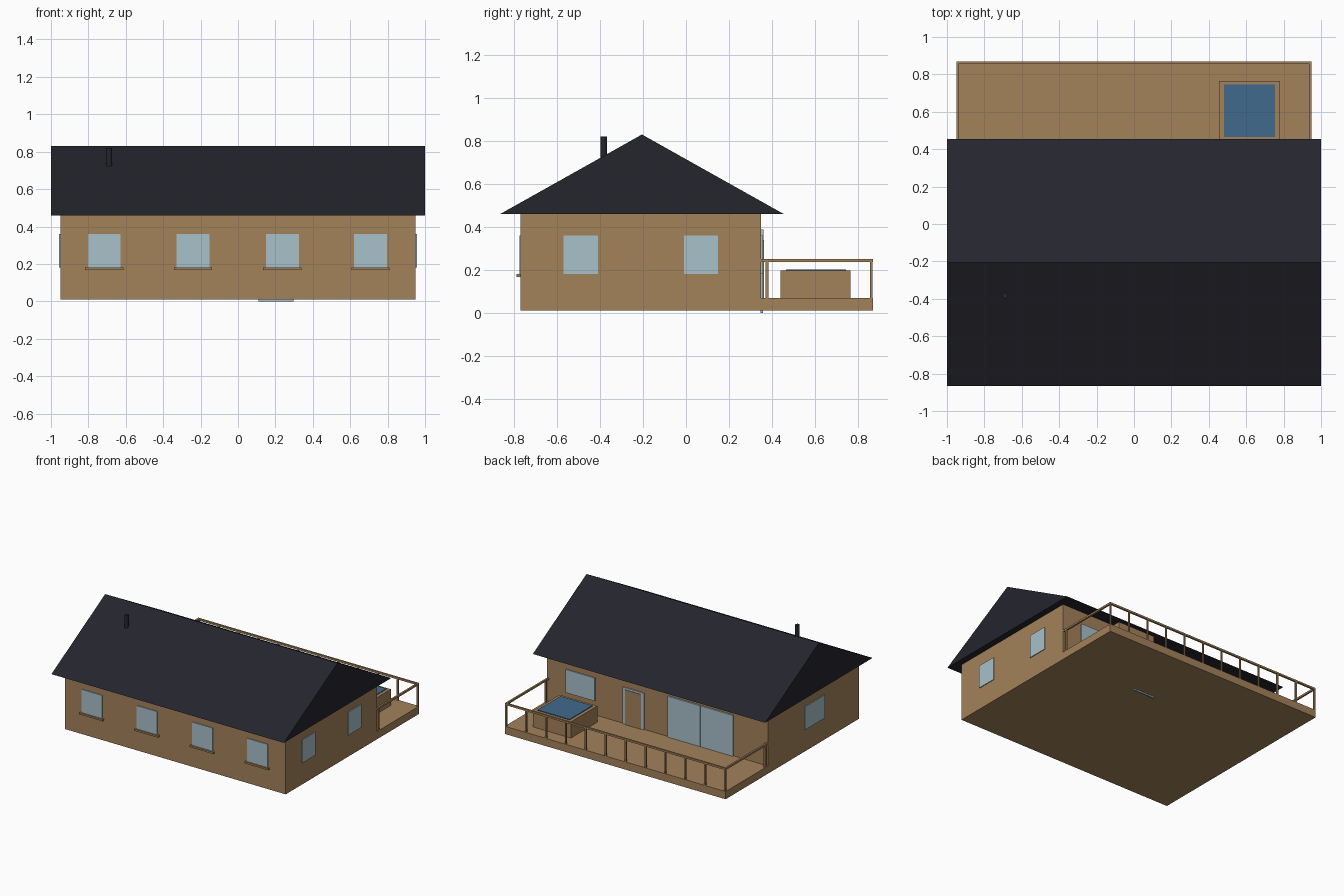
import bpy
import bmesh

cube = bpy.data.objects.get("Cube")
if cube:
    bpy.data.objects.remove(cube, do_unlink=True)


def material(name, r, g, b):
    m = bpy.data.materials.new(name)
    m.use_nodes = True
    m.diffuse_color = (r, g, b, 1)
    m.node_tree.nodes["Principled BSDF"].inputs["Base Color"].default_value = (r, g, b, 1)
    return m


WOOD = material("tan wood", 0.37, 0.223, 0.104)
ROOF = material("dark slate", 0.018, 0.018, 0.027)
GLASS = material("pale glass", 0.387, 0.533, 0.591)
WATER = material("pool blue", 0.053, 0.144, 0.262)


def finish(name, bm, mat):
    bmesh.ops.recalc_face_normals(bm, faces=bm.faces)
    mesh = bpy.data.meshes.new(name)
    bm.to_mesh(mesh)
    bm.free()
    mesh.materials.append(mat)
    ob = bpy.data.objects.new(name, mesh)
    bpy.context.collection.objects.link(ob)
    return ob


def box(name, mat, xs, ys, zs):
    """Box spanning the given ranges on each axis."""
    bm = bmesh.new()
    bmesh.ops.create_cube(bm, size=1)
    spans = (xs, ys, zs)
    for v in bm.verts:
        v.co = [s[0] if c < 0 else s[1] for c, s in zip(v.co, spans)]
    return finish(name, bm, mat)


# House body and deck
HALF, FRONT, BACK, EDGE = 0.95, -0.77, 0.35, 0.87
FLOOR, EAVE, DECK = 0.01, 0.46, 0.07
box("house_walls", WOOD, (-HALF, HALF), (FRONT, BACK), (FLOOR, EAVE))
box("deck", WOOD, (-HALF, HALF), (BACK, EDGE), (FLOOR, DECK))

# Gable roof: triangular profile extruded along x
bm = bmesh.new()
profile = [(-0.865, EAVE), (0.455, EAVE), (-0.205, 0.83)]
gable = bm.faces.new([bm.verts.new((-1, y, z)) for y, z in profile])
ext = bmesh.ops.extrude_face_region(bm, geom=[gable], use_keep_orig=True)
moved = [g for g in ext["geom"] if isinstance(g, bmesh.types.BMVert)]
bmesh.ops.translate(bm, verts=moved, vec=(2, 0, 0))
finish("gable_roof", bm, ROOF)

# Flue pipe
bm = bmesh.new()
bmesh.ops.create_cone(bm, cap_ends=True, segments=12, radius1=0.016,
                      radius2=0.016, depth=0.16)
bmesh.ops.translate(bm, verts=bm.verts, vec=(-0.69, -0.383, 0.74))
finish("flue_pipe", bm, ROOF)

# Front windows with sills
PANE = (0.18, 0.36)
for i, x in enumerate((-0.715, -0.24, 0.237, 0.708)):
    box(f"front_window_{i}", GLASS, (x - 0.088, x + 0.088), (FRONT - 0.006, FRONT), PANE)
    box(f"front_sill_{i}", WOOD, (x - 0.102, x + 0.102), (FRONT - 0.018, FRONT), (0.167, 0.18))

# Side windows
for i, ys in enumerate(((-0.57, -0.41), (-0.01, 0.15))):
    box(f"left_side_window_{i}", GLASS, (HALF, HALF + 0.006), ys, PANE)
box("right_side_window", GLASS, (-HALF - 0.006, -HALF), (-0.34, -0.10), PANE)

# Back wall: window, door with wooden panel, sliding glass doors
box("back_window", GLASS, (0.535, 0.785), (BACK, BACK + 0.008), PANE)
box("door_frame", GLASS, (0.11, 0.297), (BACK - 0.004, BACK + 0.008), (0, 0.355))
box("door_panel", WOOD, (0.135, 0.272), (BACK, BACK + 0.012), (DECK, 0.34))
for i, xs in enumerate(((-0.655, -0.379), (-0.373, -0.095))):
    box(f"sliding_door_{i}", GLASS, xs, (BACK, BACK + 0.01), (0.06, 0.388))

# Railing: top rails and posts
RAIL, W = (0.236, 0.25), 0.014
box("back_rail", WOOD, (-HALF, HALF), (EDGE - W, EDGE), RAIL)
for side in (-1, 1):
    outer, inner = side * HALF, side * (HALF - W)
    xs = (min(outer, inner), max(outer, inner))
    label = "left" if side > 0 else "right"
    box(f"{label}_rail", WOOD, xs, (BACK, EDGE - W), RAIL)
    box(f"{label}_wall_post", WOOD, xs, (0.37, 0.37 + W), (DECK, RAIL[0]))
POSTS = 12
for i in range(POSTS):
    x = (HALF - 0.008) * (2 * i / (POSTS - 1) - 1)
    box(f"back_post_{i}", WOOD, (x - 0.006, x + 0.006), (EDGE - 0.013, EDGE - 0.001), (DECK, RAIL[0]))

# Hot tub
box("tub", WOOD, (0.455, 0.78), (0.44, 0.765), (DECK, 0.196))
box("tub_water", WATER, (0.48, 0.755), (0.465, 0.745), (0.194, 0.202))
